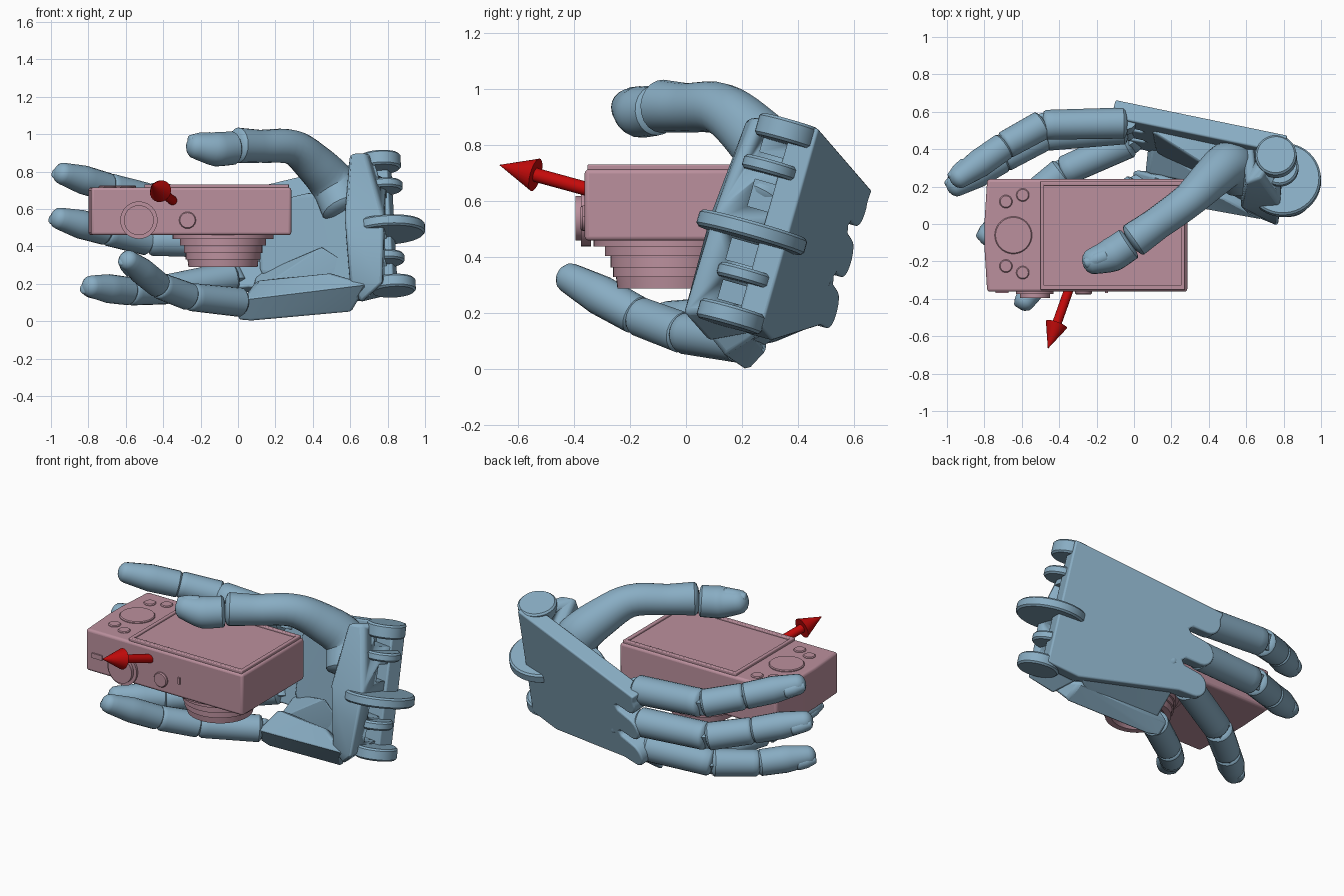
import bpy, bmesh, math
from mathutils import Vector as V

if "Cube" in bpy.data.objects:
    bpy.data.objects.remove(bpy.data.objects["Cube"])


def mat(name, col):
    m = bpy.data.materials.new(name)
    m.diffuse_color = (*col, 1)
    m.use_nodes = True
    m.node_tree.nodes["Principled BSDF"].inputs["Base Color"].default_value = m.diffuse_color
    return m


BLUE = mat("hand_blue", (0.25, 0.42, 0.55))
PINK = mat("camera_pink", (0.50, 0.28, 0.34))
RED = mat("arrow_red", (0.55, 0.003, 0.003))


def finish(name, bm, m, bevel=0.0, angle=35):
    bmesh.ops.recalc_face_normals(bm, faces=bm.faces)
    me = bpy.data.meshes.new(name)
    bm.to_mesh(me)
    bm.free()
    ob = bpy.data.objects.new(name, me)
    bpy.context.collection.objects.link(ob)
    me.materials.append(m)
    if bevel:
        b = ob.modifiers.new("bevel", "BEVEL")
        b.width, b.segments, b.limit_method = bevel, 3, "ANGLE"
    bpy.ops.object.select_all(action="DESELECT")
    ob.select_set(True)
    bpy.context.view_layer.objects.active = ob
    bpy.ops.object.shade_smooth_by_angle(angle=math.radians(angle))
    return ob


def hull(name, pts, bevel=0.02):
    bm = bmesh.new()
    for p in pts:
        bm.verts.new(p)
    bmesh.ops.convex_hull(bm, input=bm.verts)
    loose = [v for v in bm.verts if not v.link_faces]
    bmesh.ops.delete(bm, geom=loose, context="VERTS")
    return finish(name, bm, BLUE, bevel)


def prism(name, outline, vec, m, bevel=0.0):
    bm = bmesh.new()
    f = bm.faces.new([bm.verts.new(p) for p in outline])
    r = bmesh.ops.extrude_face_region(bm, geom=[f], use_keep_orig=True)
    bmesh.ops.translate(bm, vec=vec, verts=[v for v in r["geom"] if isinstance(v, bmesh.types.BMVert)])
    return finish(name, bm, m, bevel)


def lathe(name, start, axis, prof, m, n=40):
    """Rings of (distance, radius) around an axis, closed at both ends."""
    path = [V(start) + V(axis).normalized() * d for d, r in prof]
    return rings(name, path, [V(axis).normalized()] * len(path), [r for d, r in prof], m, n)


def rings(name, path, dirs, radii, m, n=20):
    bm = bmesh.new()
    side = dirs[0].orthogonal().normalized()
    loops = []
    for p, d, r in zip(path, dirs, radii):
        side = (side - d * side.dot(d)).normalized()
        up = d.cross(side)
        loops.append([bm.verts.new(p + (side * math.cos(2 * math.pi * i / n) + up * math.sin(2 * math.pi * i / n)) * r)
                      for i in range(n)])
    for a, b in zip(loops, loops[1:]):
        for i in range(n):
            bm.faces.new((a[i], a[(i + 1) % n], b[(i + 1) % n], b[i]))
    bm.faces.new(loops[0])
    bm.faces.new(loops[-1])
    return finish(name, bm, m)


def tube(name, pts, radii, start=0.3, end=0.3):
    """Smooth tube through points, with domed ends (0 flat, 1 round)."""
    P = [V(p) for p in pts]
    E = [P[0] * 2 - P[1]] + P + [P[-1] * 2 - P[-2]]
    path, rad = [], []
    for i in range(len(P) - 1):
        a, b, c, d = E[i:i + 4]
        for k in range(5):
            t = k / 5
            path.append(0.5 * (2 * b + (c - a) * t + (2 * a - 5 * b + 4 * c - d) * t * t
                               + (3 * b - a - 3 * c + d) * t ** 3))
            rad.append(radii[i] + (radii[i + 1] - radii[i]) * t)
    path.append(P[-1])
    rad.append(radii[-1])
    d0, d1 = (path[0] - path[1]).normalized(), (path[-1] - path[-2]).normalized()
    p0, p1, r0, r1 = path[0], path[-1], rad[0], rad[-1]
    for a in (25, 50, 70, 85):
        s, c = math.sin(math.radians(a)), math.cos(math.radians(a))
        path = [p0 + d0 * r0 * s * start] + path + [p1 + d1 * r1 * s * end]
        rad = [r0 * c] + rad + [r1 * c]
    last = len(path) - 1
    dirs = [(path[min(i + 1, last)] - path[max(i - 1, 0)]).normalized() for i in range(last + 1)]
    return rings(name, path, dirs, rad, BLUE)


def box(x0, x1, y0, y1, z):
    return [(x0, y0, z), (x1, y0, z), (x1, y1, z), (x0, y1, z)]


# ---- camera, screen facing up and lens facing down
prism("camera_body", [(-0.785, 0.24, 0.46), (-0.8, 0.0, 0.46), (-0.8, -0.12, 0.46), (-0.785, -0.362, 0.46),
                      (0.285, -0.362, 0.46), (0.285, 0.24, 0.46)], (0, 0, 0.255), PINK, 0.015)
prism("screen_panel", box(-0.50, 0.272, -0.352, 0.228, 0.70), (0, 0, 0.02), PINK, 0.008)
for nm, o in {"left": (-0.50, -0.48, -0.352, 0.228), "right": (0.25, 0.272, -0.352, 0.228),
              "front": (-0.49, 0.26, -0.352, -0.325), "rear": (-0.49, 0.26, 0.205, 0.228)}.items():
    prism("screen_frame_" + nm, box(*o, 0.71), (0, 0, 0.022), PINK, 0.005)
lathe("control_wheel", (-0.645, -0.06, 0.70), (0, 0, 1), [(0, 0.1), (0.02, 0.1), (0.025, 0.095)], PINK)
for i, (x, y) in enumerate([(-0.685, 0.12), (-0.595, 0.155), (-0.685, -0.225), (-0.595, -0.26)]):
    lathe(f"rear_button_{i}", (x, y, 0.70), (0, 0, 1), [(0, 0.035), (0.018, 0.035), (0.023, 0.03)], PINK, 24)
lathe("mode_dial", (-0.53, -0.34, 0.54), (0, -1, 0), [(0, 0.1), (0.035, 0.1), (0.035, 0.08), (0.055, 0.08)], PINK)
lathe("shutter_button", (-0.27, -0.34, 0.54), (0, -1, 0), [(0, 0.045), (0.03, 0.045), (0.036, 0.04)], PINK, 24)
prism("power_slot", box(-0.74, -0.67, -0.37, -0.35, 0.55), (0, 0, 0.03), PINK)
prism("indicator_slot", box(-0.155, -0.14, -0.37, -0.35, 0.545), (0, 0, 0.04), PINK)
lathe("lens_barrel", (-0.08, -0.06, 0.47), (0, 0, -1),
      [(0, 0.27), (0.03, 0.27), (0.03, 0.23), (0.065, 0.23), (0.065, 0.21), (0.105, 0.21), (0.105, 0.20),
       (0.14, 0.20), (0.14, 0.19), (0.18, 0.185), (0.18, 0.15), (0.16, 0.13)], PINK, 48)

# ---- direction arrow
tip = V((-0.46, -0.665, 0.73))
base = V((-0.33, -0.3, 0.63))
L = (tip - base).length
lathe("arrow", base, tip - base, [(0, 0.025), (L - 0.14, 0.025), (L - 0.14, 0.06), (L, 0.001)], RED, 24)

# ---- back of the hand: scalloped plate in a tilted frame
O = V((0.82, 0.475, 0.86))
f = V((-0.92, 0.19, -0.22)).normalized()
w = V((0.05, -0.27, -0.95)).normalized()
n = f.cross(w).normalized()
LEN = 0.965
uv = [(0.0, 0), (LEN, 0)]
for k, c in enumerate((0.08, 0.27, 0.46)):
    for a in range(-30 if k == 0 else -90, 91, 20):
        t = math.radians(a)
        uv.append((LEN - 0.07 + 0.07 * math.cos(t), c + 0.07 * math.sin(t)))
    if k < 2:
        uv += [(LEN - 0.16, c + 0.075), (LEN - 0.18, c + 0.095), (LEN - 0.16, c + 0.115)]
uv += [(LEN - 0.16, 0.54), (0.2, 0.74), (0.0, 0.74)]
prism("hand_back_plate", [O + f * u + w * v for u, v in uv], n * 0.10, BLUE, 0.01)

# heel of the palm at the wrist, with slots between the hinge discs
heel = hull("palm_heel", [(0.68, 0.24, 0.90), (0.60, 0.22, 0.90), (0.57, 0.09, 0.56), (0.60, 0.06, 0.2),
                          (0.77, -0.01, 0.2), (0.78, 0.1, 0.55), (0.58, 0.42, 0.72), (0.80, 0.45, 0.87),
                          (0.80, 0.27, 0.22), (0.6, 0.3, 0.14), (0.66, 0.08, 0.1)], 0.015)
across = V((0, 0.96, -0.27))
for i, (y, z, h) in enumerate([(0.35, 0.79, 0.035), (0.31, 0.61, 0.05), (0.23, 0.41, 0.04), (0.20, 0.265, 0.035)]):
    c = V((0.68, y, z))
    cut = prism(f"slot_cutter_{i}", [c + across * a * 0.08 + w * b * h
                                     for a, b in ((-1, -1), (1, -1), (1, 1), (-1, 1))], (0.3, 0, 0), BLUE)
    cut.hide_render = True
    cut.hide_viewport = True
    m = heel.modifiers.new("slot", "BOOLEAN")
    m.operation, m.object, m.solver = "DIFFERENCE", cut, "EXACT"

# inner palm pad, and the web down to the little finger plate
hull("palm_pad", [(0.1, 0.49, 0.62), (0.12, 0.38, 0.25), (0.6, 0.2, 0.7), (0.62, 0.1, 0.2), (0.3, 0.29, 0.28),
                  (0.35, 0.33, 0.68), (0.6, 0.4, 0.72), (0.6, 0.3, 0.2), (0.12, 0.52, 0.3), (0.1, 0.56, 0.6)])
hull("palm_web", [(0.08, 0.46, 0.2), (0.1, 0.42, 0.25), (0.5, 0.2, 0.08), (0.6, 0.15, 0.3), (0.25, 0.25, 0.22),
                  (0.62, 0.28, 0.13), (0.06, 0.27, 0.08), (0.08, 0.27, 0.15), (0.45, 0.2, 0.40)], 0.01)
hull("little_finger_plate", [(0.0, 0.23, 0.005), (-0.01, 0.29, 0.07), (0.61, 0.14, 0.05), (0.7, 0.02, 0.2),
                             (0.6, 0.25, 0.12), (0.1, 0.26, 0.22), (0.5, 0.13, 0.26), (0.04, 0.14, 0.12),
                             (0.06, 0.21, 0.0)], 0.015)

# ---- wrist hinge discs, stacked along the tilted wrist
for i, (x, y, z, r, h) in enumerate([(0.76, 0.36, 0.85, 0.11, 0.08), (0.78, 0.30, 0.72, 0.10, 0.05),
                                     (0.80, 0.235, 0.49, 0.20, 0.06), (0.79, 0.21, 0.335, 0.10, 0.05),
                                     (0.83, 0.16, 0.19, 0.12, 0.07)]):
    lathe(f"wrist_hinge_{i}", V((x, y, z)) - w * h / 2, w,
          [(0, r - 0.01), (0.01, r), (h - 0.01, r), (h, r - 0.01)], BLUE)


# ---- fingers: three segments with hinge pins between them
def finger(name, joints, r):
    J = [V(j) for j in joints]
    bend = (J[1] - J[0]).cross(J[3] - J[1]).normalized()
    for k, part in enumerate(("proximal", "middle")):
        a, b = J[k], J[k + 1]
        tube(f"{name}_{part}", [a.lerp(b, 0.04), a.lerp(b, 0.5), a.lerp(b, 0.95)],
             [r * (1 - 0.05 * k), r * (0.98 - 0.05 * k), r * (0.96 - 0.05 * k)], 0.3, 0.35)
    a, b = J[2], J[3]
    end = b - (b - a).normalized() * r * 0.55
    tube(name + "_tip", [a.lerp(end, 0.04), a.lerp(end, 0.55), end], [r * 0.9, r * 0.92, r * 0.7], 0.3, 0.75)
    out = (b - a).cross(bend).normalized()
    if out.dot(J[1].lerp(J[2], 0.5) - J[0].lerp(J[3], 0.5)) < 0:
        out = -out
    nail(name, a.lerp(b, 0.66) + out * r * 0.46, a.lerp(b, 0.95) + out * r * 0.3, r * 0.55)
    for k in (0, 1, 2):
        lathe(f"{name}_pin_{k}", J[k] - bend * r * 0.55, bend, [(0, r * 0.6), (r * 1.1, r * 0.6)], BLUE, 20)


def nail(name, a, b, r):
    tube(name + "_nail", [a, a.lerp(b, 0.5), b], [r * 0.85, r * 0.85, r * 0.6], 0.4, 0.4)


finger("index_finger", [(-0.04, 0.54, 0.63), (-0.49, 0.53, 0.66), (-0.69, 0.42, 0.715), (-0.975, 0.22, 0.80)], 0.084)
finger("middle_finger", [(-0.04, 0.51, 0.42), (-0.48, 0.47, 0.43), (-0.70, 0.35, 0.48), (-0.995, 0.18, 0.56)], 0.084)
finger("ring_finger", [(-0.02, 0.44, 0.24), (-0.38, 0.28, 0.17), (-0.58, 0.12, 0.16), (-0.82, -0.10, 0.19)], 0.084)
finger("little_finger", [(0.02, 0.2, 0.1), (-0.26, -0.01, 0.13), (-0.42, -0.17, 0.19), (-0.61, -0.45, 0.345)], 0.078)

# ---- thumb over the camera
tube("thumb_base", [(0.57, 0.26, 0.60), (0.51, 0.32, 0.73), (0.41, 0.24, 0.84), (0.29, 0.125, 0.93),
                    (0.12, 0.0, 0.935), (0.0, -0.085, 0.94)], [0.125, 0.125, 0.11, 0.093, 0.088, 0.095])
tube("thumb_tip", [(-0.03, -0.107, 0.925), (-0.12, -0.165, 0.92), (-0.22, -0.2, 0.935)], [0.09, 0.092, 0.07], 0.2, 0.8)
nail("thumb", V((-0.15, -0.17, 0.968)), V((-0.255, -0.21, 0.965)), 0.05)
